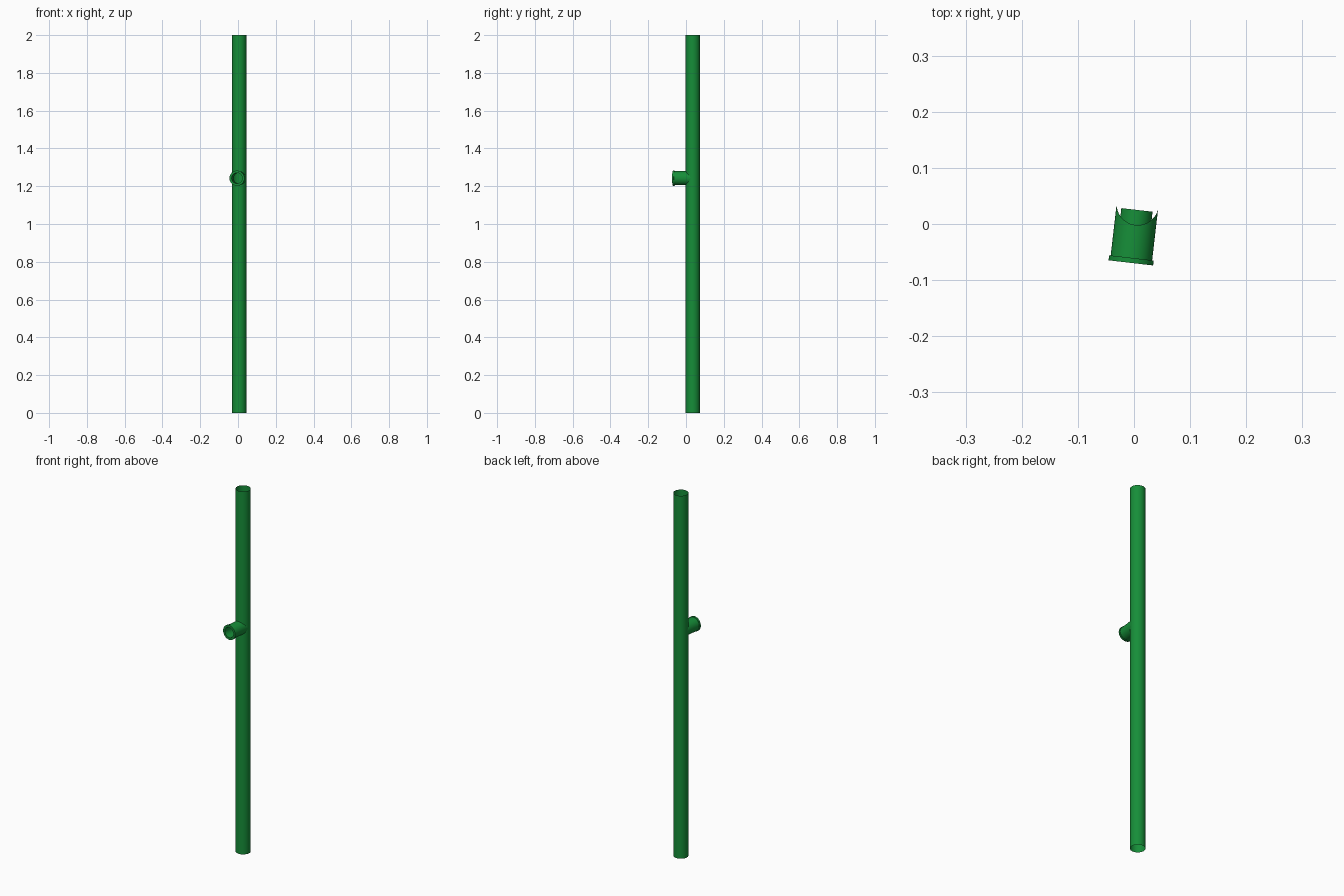
import bpy, bmesh, math
from mathutils import Matrix, Vector

if "Cube" in bpy.data.objects:
    bpy.data.objects.remove(bpy.data.objects["Cube"])

SEG = 64
R_PIPE, R_BODY, R_COLLAR, R_BORE = 0.0375, 0.0372, 0.040, 0.028
CENTRE = Vector((0.0065, 0.0355, 0.0))      # axis of the upright pipe
BRANCH_Z, TILT = 1.2425, math.radians(-6.6)
# branch frame: local x across, local y along the branch, origin on the pipe axis
FRAME = Matrix.Translation(CENTRE + Vector((0, 0, BRANCH_Z))) @ Matrix.Rotation(TILT, 4, 'Z')

green = bpy.data.materials.new("green_plastic")
green.diffuse_color = (0.008, 0.27, 0.04, 1)
green.use_nodes = True
green.node_tree.nodes["Principled BSDF"].inputs["Base Color"].default_value = green.diffuse_color


def add_object(name, bm):
    mesh = bpy.data.meshes.new(name)
    bm.to_mesh(mesh)
    bm.free()
    mesh.materials.append(green)
    obj = bpy.data.objects.new(name, mesh)
    bpy.context.collection.objects.link(obj)
    return obj


def activate(obj):
    bpy.ops.object.select_all(action='DESELECT')
    obj.select_set(True)
    bpy.context.view_layer.objects.active = obj


def cylinder(name, radius, depth, matrix):
    bm = bmesh.new()
    bmesh.ops.create_cone(bm, cap_ends=True, segments=SEG, radius1=radius,
                          radius2=radius, depth=depth, matrix=matrix)
    return add_object(name, bm)


# upright pipe, with a round opening where the branch enters
pipe = cylinder("upright_pipe", R_PIPE, 2.0, Matrix.Translation(CENTRE + Vector((0, 0, 1))))
cutter = cylinder("opening_cutter", R_BORE, 0.1,
                  FRAME @ Matrix.Translation((0, -0.05, 0)) @ Matrix.Rotation(math.pi / 2, 4, 'X'))
cutter.hide_render = True
mod = pipe.modifiers.new("opening", 'BOOLEAN')
mod.operation, mod.solver, mod.object = 'DIFFERENCE', 'EXACT', cutter
activate(pipe)
bpy.ops.object.modifier_apply(modifier=mod.name)
bpy.data.objects.remove(cutter, do_unlink=True)

# keep only the thin pipe wall: open ends, no cutter faces
bm = bmesh.new()
bm.from_mesh(pipe.data)
bm.normal_update()
drop = [f for f in bm.faces if abs(f.normal.z) > 0.9
        or any((v.co - CENTRE).xy.length < R_PIPE * 0.97 for v in f.verts)]
bmesh.ops.delete(bm, geom=drop, context='FACES')
bm.to_mesh(pipe.data)
bm.free()

# branch socket: bore, flat mouth, collar, body ending in a saddle cut on the pipe
profile = [(R_BORE, -0.0105), (R_BORE, -0.1055), (R_COLLAR, -0.1055),
           (R_COLLAR, -0.0965), (R_BODY, -0.0965), (R_BODY, None)]
bm = bmesh.new()
rings = []
for r, y in profile:
    ring = []
    for i in range(SEG):
        a = 2 * math.pi * i / SEG
        x, z = r * math.cos(a), r * math.sin(a)
        end = -math.sqrt(R_PIPE ** 2 - x ** 2) if y is None else y
        ring.append(bm.verts.new(FRAME @ Vector((x, end, z))))
    rings.append(ring)
for a, b in zip(rings, rings[1:]):
    for i in range(SEG):
        j = (i + 1) % SEG
        bm.faces.new((a[i], a[j], b[j], b[i]))
bmesh.ops.recalc_face_normals(bm, faces=bm.faces)
branch = add_object("branch_socket", bm)

for obj in (pipe, branch):
    activate(obj)
    bpy.ops.object.shade_smooth_by_angle(angle=math.radians(30))
